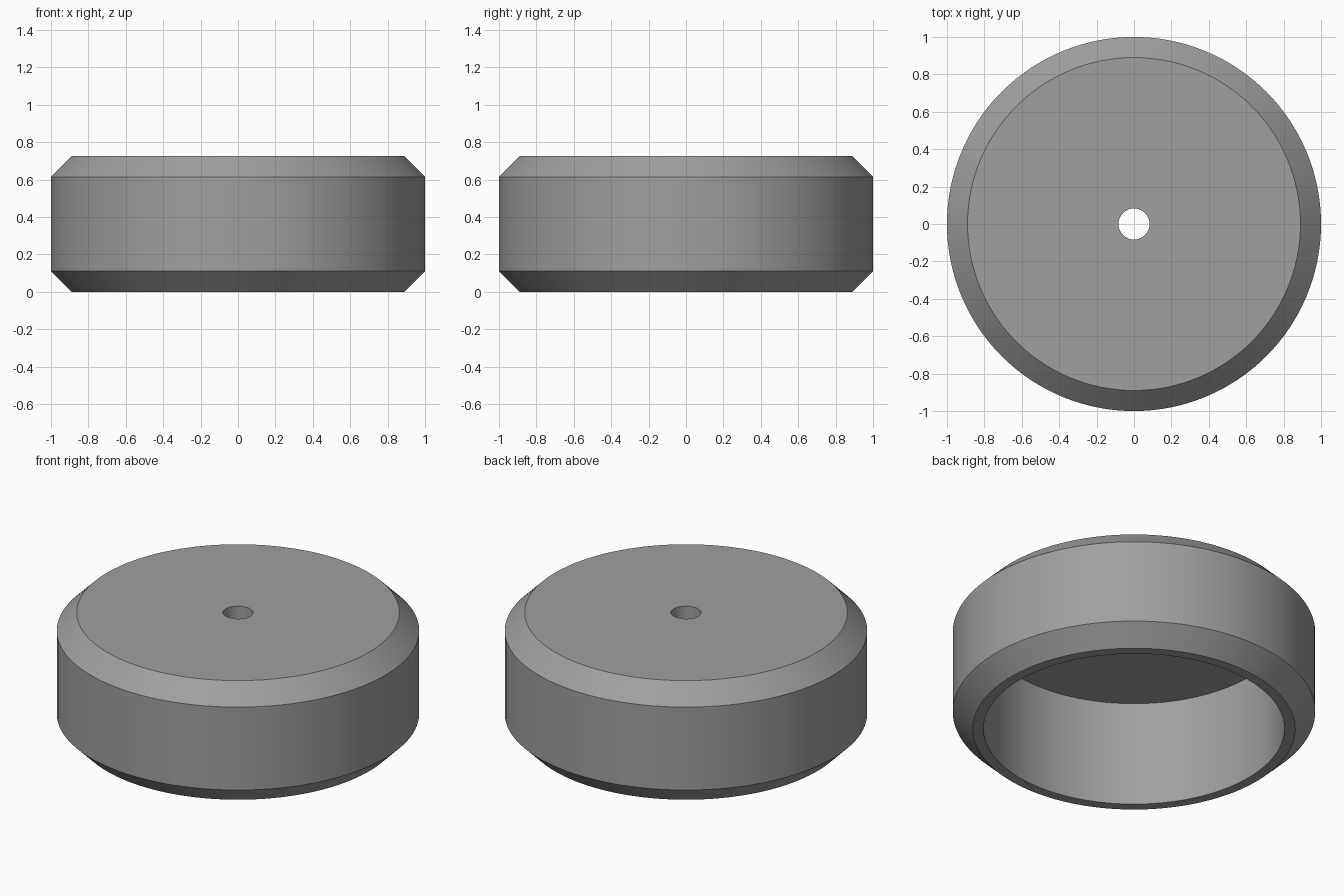
import bpy, bmesh, math

if "Cube" in bpy.data.objects:
    bpy.data.objects.remove(bpy.data.objects["Cube"])

SEGMENTS = 128

grey = bpy.data.materials.new("mid grey")
grey.diffuse_color = (0.35, 0.35, 0.35, 1)
grey.use_nodes = True
grey.node_tree.nodes["Principled BSDF"].inputs["Base Color"].default_value = grey.diffuse_color

# Closed cross-section (radius, z): chamfered outer wall, bored top, hollow underside
profile = [
    (0.083, 0.725), (0.89, 0.725),   # top face
    (1.0, 0.615), (1.0, 0.11),       # outer wall between chamfers
    (0.89, 0.0), (0.83, 0.0),        # bottom rim
    (0.83, 0.64), (0.083, 0.64),     # inner wall and ceiling
]

# Revolve the section around z
bm = bmesh.new()
rings = []
for i in range(SEGMENTS):
    a = 2 * math.pi * i / SEGMENTS
    rings.append([bm.verts.new((r * math.cos(a), r * math.sin(a), z)) for r, z in profile])
for i, ring in enumerate(rings):
    following = rings[(i + 1) % SEGMENTS]
    for j in range(len(profile)):
        k = (j + 1) % len(profile)
        bm.faces.new((ring[j], ring[k], following[k], following[j]))
bmesh.ops.recalc_face_normals(bm, faces=bm.faces)

mesh = bpy.data.meshes.new("cap")
bm.to_mesh(mesh)
bm.free()
mesh.materials.append(grey)
cap = bpy.data.objects.new("hollow_cap", mesh)
bpy.context.collection.objects.link(cap)

# Smooth walls, sharp chamfer edges
bpy.context.view_layer.objects.active = cap
cap.select_set(True)
bpy.ops.object.shade_smooth_by_angle(angle=math.radians(30))
